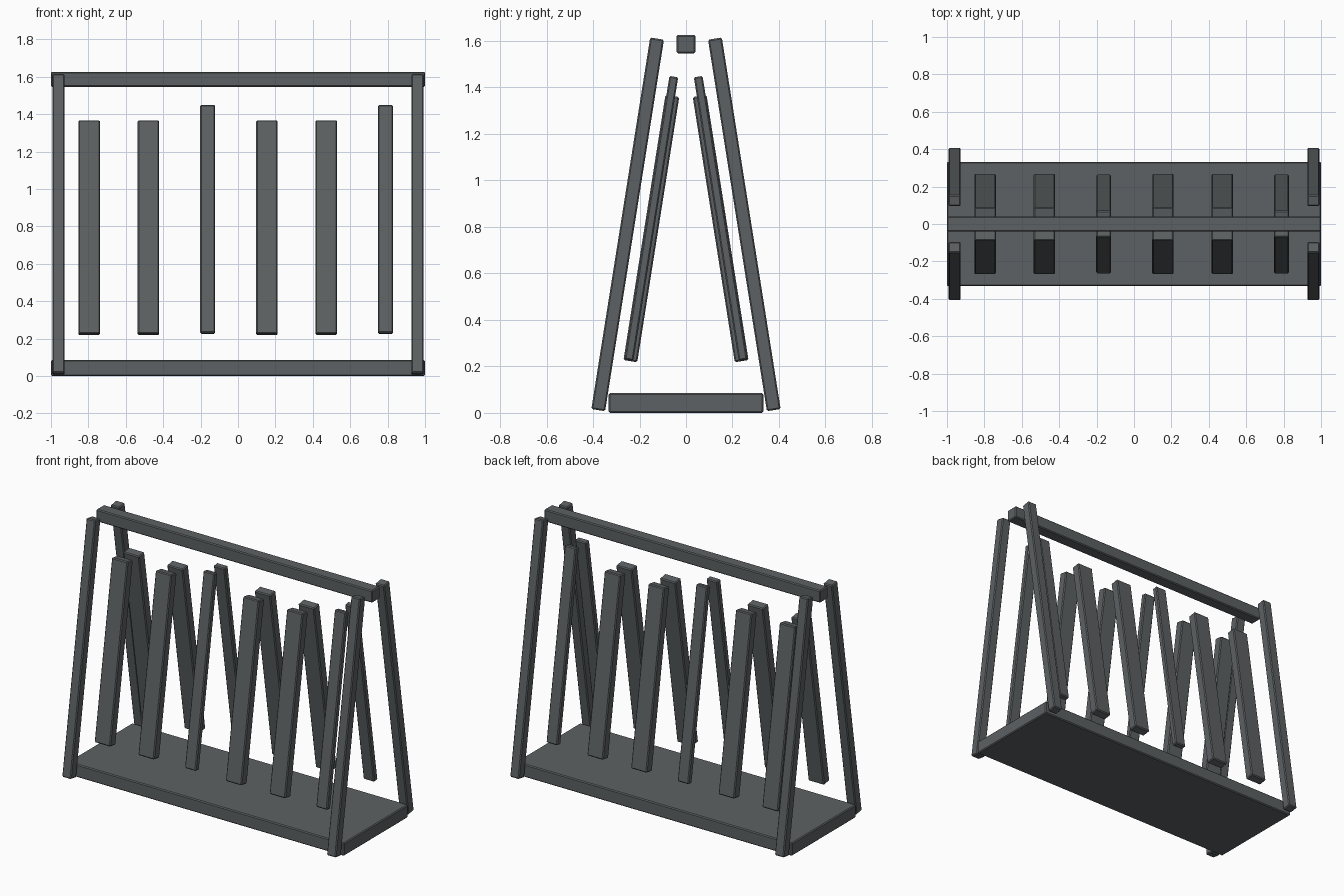
import bpy, math
from mathutils import Matrix
import bmesh

if "Cube" in bpy.data.objects:
    bpy.data.objects.remove(bpy.data.objects["Cube"])

LEAN = math.radians(9)

mat = bpy.data.materials.new("dark_grey")
mat.diffuse_color = (0.11, 0.12, 0.125, 1)
mat.use_nodes = True
mat.node_tree.nodes["Principled BSDF"].inputs["Base Color"].default_value = mat.diffuse_color


def box(name, loc, size, lean=0.0, bevel=0.006):
    """Slightly bevelled box, tilted about the x axis."""
    bm = bmesh.new()
    bmesh.ops.create_cube(bm, size=1, matrix=Matrix.Diagonal((*size, 1)))
    bmesh.ops.bevel(bm, geom=bm.edges[:], offset=bevel, segments=1, affect='EDGES')
    mesh = bpy.data.meshes.new(name)
    bm.to_mesh(mesh)
    bm.free()
    mesh.materials.append(mat)
    ob = bpy.data.objects.new(name, mesh)
    ob.location = loc
    ob.rotation_euler.x = lean
    bpy.context.collection.objects.link(ob)
    return ob


# base board and top rail
box("base_board", (0, 0, 0.0425), (2.0, 0.665, 0.085))
box("top_rail", (0, 0, 1.586), (2.0, 0.08, 0.08))

# front and back sides lean toward the middle
for side, s in (("front", -1), ("back", 1)):
    # corner legs
    for end, x in (("left", -0.959), ("right", 0.959)):
        box(f"{side}_{end}_leg", (x, s * 0.251, 0.811), (0.065, 0.06, 1.618), s * LEAN)
    # row of slats, every third one narrow and taller
    for i in range(6):
        x = -0.796 + i * 0.317
        if i % 3 == 2:
            box(f"{side}_narrow_slat", (x, s * 0.149, 0.837), (0.08, 0.038, 1.234), s * LEAN)
        else:
            box(f"{side}_wide_slat", (x, s * 0.149, 0.793), (0.115, 0.06, 1.155), s * LEAN)
